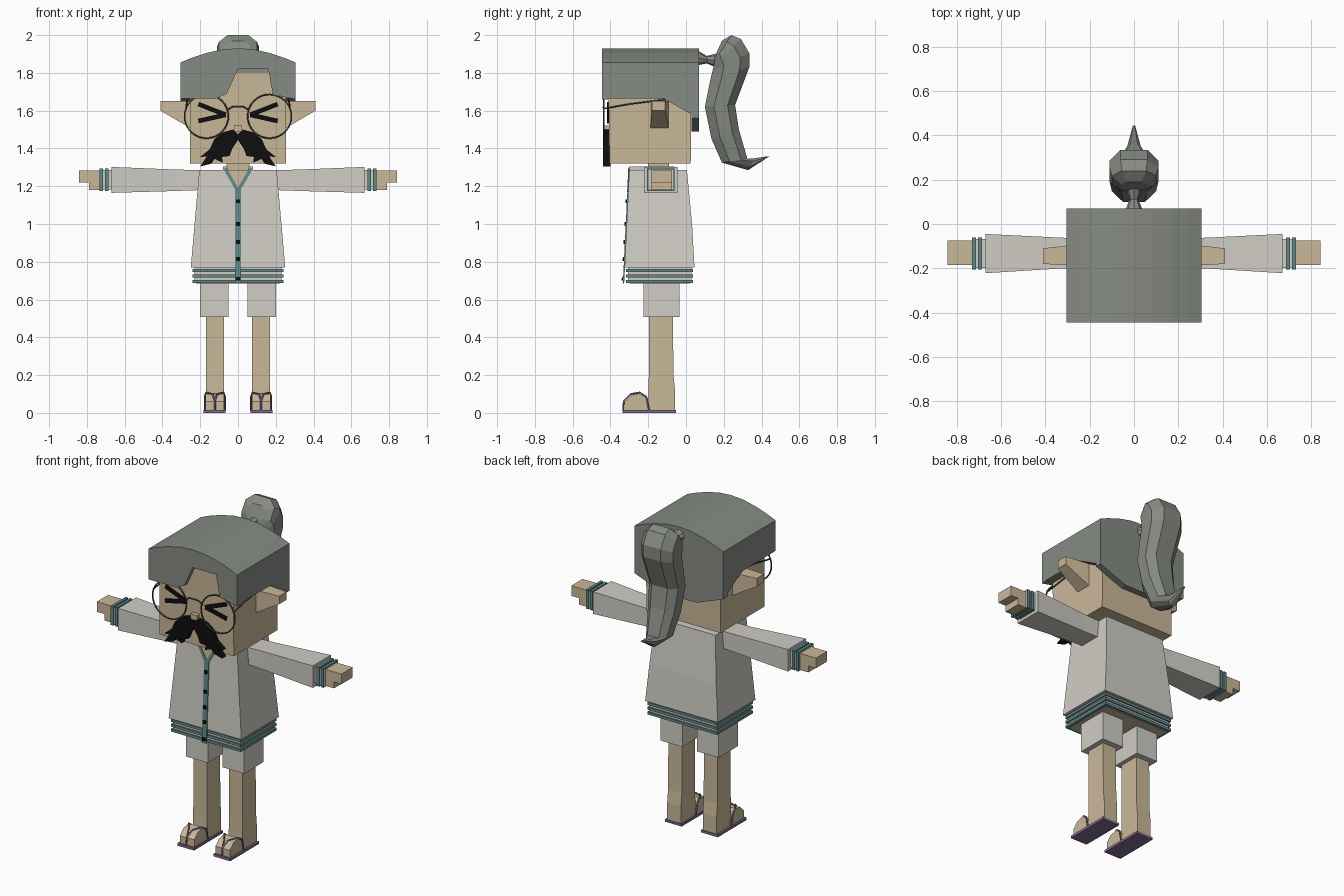
import bpy, bmesh, math
from mathutils import Vector

cube = bpy.data.objects.get("Cube")
if cube:
    bpy.data.objects.remove(cube, do_unlink=True)


def material(name, *rgb):
    lin = [(c / 255 / 12.92) if c < 11 else ((c / 255 + 0.055) / 1.055) ** 2.4 for c in rgb]
    m = bpy.data.materials.new(name)
    m.use_nodes = True
    m.diffuse_color = (*lin, 1)
    m.node_tree.nodes["Principled BSDF"].inputs["Base Color"].default_value = (*lin, 1)
    return m


SKIN = material("skin", 202, 184, 153)
CLOTH = material("off_white_cloth", 208, 205, 197)
HAIR = material("grey_hair", 134, 139, 131)
TEAL = material("teal_trim", 98, 137, 138)
BLACK = material("black", 14, 14, 14)
METAL = material("dark_metal", 75, 75, 72)
PURPLE = material("purple_sandal", 128, 106, 140)


def build(name, rings, mat):
    """Closed skin through a list of equally sized point rings."""
    bm = bmesh.new()
    vs = [[bm.verts.new(p) for p in r] for r in rings]
    n = len(vs[0])
    for a, b in zip(vs, vs[1:]):
        for i in range(n):
            bm.faces.new((a[i], a[(i + 1) % n], b[(i + 1) % n], b[i]))
    bm.faces.new(vs[0])
    bm.faces.new(vs[-1])
    bmesh.ops.recalc_face_normals(bm, faces=bm.faces)
    me = bpy.data.meshes.new(name)
    bm.to_mesh(me)
    bm.free()
    me.materials.append(mat)
    ob = bpy.data.objects.new(name, me)
    bpy.context.collection.objects.link(ob)
    return ob


def prism(name, pts, axis, lo, hi, mat):
    """Extrude a flat outline along x or y."""
    def at(p, d):
        return (d, p[0], p[1]) if axis == "x" else (p[0], d, p[1])
    return build(name, [[at(p, d) for p in pts] for d in (lo, hi)], mat)


def rect(axis, d, a0, a1, b0, b1):
    """Rectangle ring across the x axis (y, z spans) or z axis (x, y spans)."""
    c = [(a0, b0), (a1, b0), (a1, b1), (a0, b1)]
    return [(d, a, b) if axis == "x" else (a, b, d) for a, b in c]


def box(name, x0, x1, y0, y1, z0, z1, mat):
    return build(name, [rect("z", z, x0, x1, y0, y1) for z in (z0, z1)], mat)


def mirror(ob):
    m = ob.modifiers.new("mirror", "MIRROR")
    m.use_bisect_axis[0] = False
    return ob


def wire(name, pts, r, mat, cyclic=False):
    cu = bpy.data.curves.new(name, "CURVE")
    cu.dimensions = "3D"
    cu.bevel_depth = r
    cu.bevel_resolution = 1
    s = cu.splines.new("POLY")
    s.points.add(len(pts) - 1)
    for q, p in zip(s.points, pts):
        q.co = (*p, 1)
    s.use_cyclic_u = cyclic
    cu.materials.append(mat)
    ob = bpy.data.objects.new(name, cu)
    bpy.context.collection.objects.link(ob)
    return ob


def stroke(p, q, w):
    """Outline of a straight bar from p to q."""
    p, q = Vector(p), Vector(q)
    n = Vector((p.y - q.y, q.x - p.x)).normalized() * w / 2
    return [p + n, q + n, q - n, p - n]


# Head, neck and nose
build("head", [rect("z", 1.32, -.255, .255, -.405, .025),
               rect("z", 1.82, -.255, .255, -.412, .03)], SKIN)
box("neck", -.06, .06, -.2, -.09, 1.25, 1.33, SKIN)
box("nose", -.022, .022, -.435, -.40, 1.49, 1.522, SKIN)

# Pointed ears
mirror(build("ear", [rect("x", .24, -.19, -.09, 1.5, 1.65),
                     rect("x", .41, -.18, -.11, 1.6, 1.65)], SKIN))

# Closed eyes
for i, z in enumerate((1.635, 1.545)):
    mirror(prism(f"eye_stroke_{i}", stroke((.21, z), (.065, 1.578), .024), "y", -.417, -.408, BLACK))

# Moustache
half = [(.025, 1.5), (.08, 1.485), (.125, 1.45), (.15, 1.395), (.2, 1.355), (.165, 1.357),
        (.2, 1.305), (.14, 1.32), (.125, 1.345), (.08, 1.325), (.085, 1.355), (.045, 1.36), (.03, 1.4)]
prism("moustache", [(0, 1.475)] + half + [(0, 1.445)] + [(-x, z) for x, z in reversed(half)],
      "y", -.44, -.4, BLACK)

# Glasses
ring = [(.167 + .116 * math.cos(t * math.tau / 32), -.435, 1.57 + .116 * math.sin(t * math.tau / 32))
        for t in range(32)]
mirror(wire("glasses_rim", ring, .0045, METAL, True))
mirror(wire("glasses_temple", [(.275, -.44, 1.61), (.272, -.3, 1.635), (.268, -.1, 1.66)], .0045, METAL))
wire("glasses_bridge", [(-.055, -.435, 1.605), (-.03, -.437, 1.62), (.03, -.437, 1.62), (.055, -.435, 1.605)],
     .0045, METAL)

# Hair cap: front fringe, sides, back and arched crown
arch = [(.305, 1.855), (.25, 1.878), (.17, 1.905), (.08, 1.925), (0, 1.93),
        (-.08, 1.925), (-.17, 1.905), (-.25, 1.878), (-.305, 1.855)]
fringe = [(-.305, 1.665), (-.115, 1.665), (-.06, 1.69), (-.035, 1.745), (0, 1.82),
          (.16, 1.82), (.185, 1.685), (.305, 1.66)]
nape = [(-.305, 1.56), (-.12, 1.49), (.12, 1.49), (.305, 1.56)]
prism("hair_front", arch + fringe, "y", -.445, -.413, HAIR)
prism("hair_back", arch + nape, "y", .03, .07, HAIR)
prism("hair_crown", arch + [(-.305, 1.8), (.305, 1.8)], "y", -.413, .03, HAIR)
mirror(prism("hair_side", [(-.413, 1.665), (-.12, 1.665), (.03, 1.58), (.03, 1.82), (-.413, 1.82)],
             "x", .25, .305, HAIR))

# Hair tie and ponytail
build("hair_tie", [[(r * math.cos(a * math.tau / 8), y, z + r * math.sin(a * math.tau / 8)) for a in range(8)]
                   for y, z, r in ((.06, 1.88, .04), (.11, 1.87, .02), (.17, 1.865, .04))], HAIR)
path = [(.15, 1.88, .19, 1.97, .06), (.15, 1.86, .24, 2.0, .1), (.145, 1.83, .29, 1.98, .11),
        (.14, 1.81, .335, 1.905, .11), (.13, 1.77, .335, 1.83, .11), (.1, 1.62, .26, 1.63, .1),
        (.135, 1.45, .28, 1.5, .09), (.19, 1.325, .325, 1.345, .07), (.33, 1.285, .36, 1.348, .03),
        (.43, 1.352, .445, 1.36, .006)]
section = [(0, -.5), (0, .5), (.3, 1), (.75, 1), (1, .55), (1, -.55), (.75, -1), (.3, -1)]
build("ponytail", [[(s * w, y0 + (y1 - y0) * t, z0 + (z1 - z0) * t) for t, s in section]
                   for y0, z0, y1, z1, w in path], HAIR)

# Shirt body
build("shirt", [rect("z", .77, -.25, .25, -.325, .045), rect("z", 1.0, -.23, .23, -.314, .032),
                rect("z", 1.285, -.205, .205, -.3, .005)], CLOTH)
box("shirt_hem", -.23, .23, -.308, .03, .69, .775, CLOTH)
box("hips", -.222, .222, -.3, .022, .684, .7, SKIN)
for i, z in enumerate((.755, .725, .695)):
    box(f"hem_stripe_{i}", -.24, .24, -.317, .038, z - .008, z + .008, TEAL)


def front_plate(name, pts, lift, mat):
    """Thin plate lying on the sloping shirt front."""
    def y(z):
        return -.3 - .049 * (1.285 - z)
    return build(name, [[(x, y(z) - d, z) for x, z in pts] for d in (-.002, lift)], mat)


# Placket, open collar and buttons
front_plate("placket", [(-.016, .685), (.016, .685), (.016, 1.19), (-.016, 1.19)], .005, TEAL)
front_plate("open_neck", [(0, 1.17), (.066, 1.285), (-.066, 1.285)], .003, SKIN)
mirror(front_plate("collar_trim", stroke((0, 1.175), (.07, 1.295), .018), .006, TEAL))
mirror(box("collar", .055, .08, -.3, -.07, 1.28, 1.305, CLOTH))
box("collar_back", -.08, .08, -.085, -.06, 1.28, 1.305, CLOTH)
for i, z in enumerate((1.12, 1.0, .905, .815, .71)):
    front_plate(f"button_{i}", [(-.01, z - .01), (.01, z - .01), (.01, z + .01), (-.01, z + .01)], .012, BLACK)

# Arms
mirror(build("sleeve", [rect("x", .19, -.2, -.065, 1.18, 1.285), rect("x", .32, -.2, -.062, 1.175, 1.288),
                        rect("x", .67, -.222, -.045, 1.165, 1.302)], CLOTH))
mirror(box("cuff", .66, .732, -.198, -.068, 1.183, 1.287, CLOTH))
for i, x in enumerate((.695, .723)):
    mirror(box(f"cuff_stripe_{i}", x - .009, x + .009, -.206, -.06, 1.176, 1.295, TEAL))
mirror(prism("hand", [(.72, 1.18), (.79, 1.18), (.79, 1.22), (.842, 1.22), (.842, 1.283), (.72, 1.283)],
             "y", -.185, -.075, SKIN))

# Shorts and legs
mirror(box("shorts_leg", .05, .2, -.225, -.035, .507, .71, CLOTH))
mirror(build("leg", [rect("z", .012, .075, .17, -.2, -.058), rect("z", .12, .075, .17, -.198, -.058),
                     rect("z", .2, .075, .17, -.197, -.066), rect("z", .55, .075, .17, -.197, -.07)], SKIN))

# Feet and sandals
mirror(prism("foot", [(-.19, .012), (-.325, .012), (-.325, .06), (-.29, .095), (-.24, .104), (-.205, .08), (-.19, .05)],
             "x", .073, .172, SKIN))
mirror(box("sandal_sole", .067, .182, -.337, -.053, 0, .015, PURPLE))
for i, s in enumerate((-1, 1)):
    strap = [(0, -.333, .015), (0, -.33, .063), (s * .012, -.292, .1), (s * .046, -.245, .108),
             (s * .053, -.21, .085), (s * .053, -.195, .012)]
    mirror(wire(f"sandal_strap_{i}", [(.1225 + x, y, z) for x, y, z in strap], .005, PURPLE))
